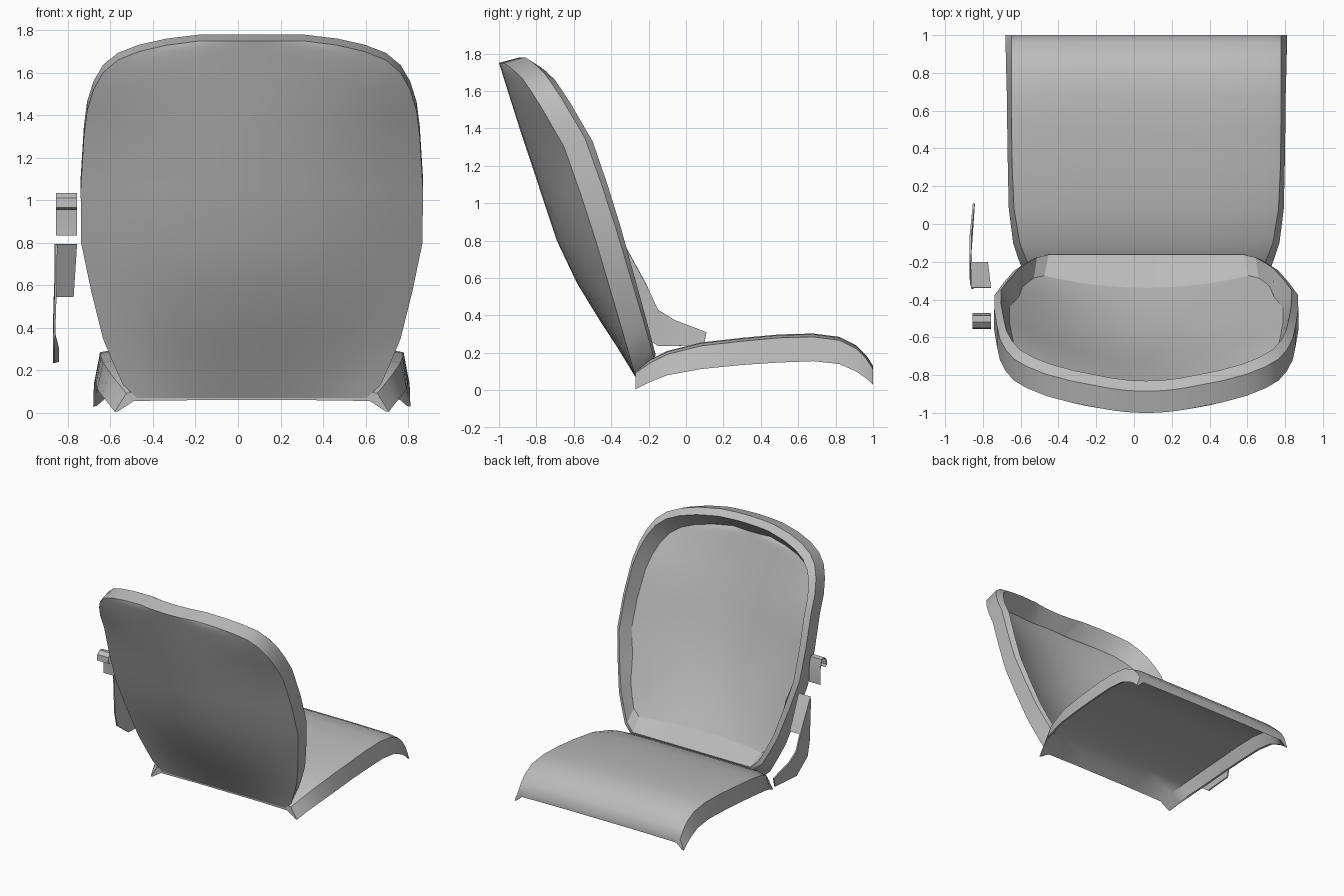
import bpy, bmesh, math

cube = bpy.data.objects.get("Cube")
if cube:
    bpy.data.objects.remove(cube, do_unlink=True)

CX = 0.065  # symmetry line of the seat and backrest

grey = bpy.data.materials.new("plain grey")
grey.use_nodes = True
grey.diffuse_color = (0.5, 0.5, 0.5, 1)
grey.node_tree.nodes["Principled BSDF"].inputs["Base Color"].default_value = (0.5, 0.5, 0.5, 1)


def finish(name, bm, angle=30):
    """Turn a bmesh into a named, shaded object."""
    bmesh.ops.recalc_face_normals(bm, faces=bm.faces)
    mesh = bpy.data.meshes.new(name)
    bm.to_mesh(mesh)
    bm.free()
    mesh.materials.append(grey)
    ob = bpy.data.objects.new(name, mesh)
    bpy.context.collection.objects.link(ob)
    bpy.ops.object.select_all(action='DESELECT')
    ob.select_set(True)
    bpy.context.view_layer.objects.active = ob
    bpy.ops.object.shade_smooth_by_angle(angle=math.radians(angle))


def lerp_table(table, t):
    """Piecewise linear lookup in a list of (t, value) pairs."""
    if t <= table[0][0]:
        return table[0][1]
    for (a, u), (b, v) in zip(table, table[1:]):
        if t <= b:
            return u + (v - u) * (t - a) / (b - a)
    return table[-1][1]


def bridge(bm, a, b, closed=True):
    n = len(a)
    for i in range(n if closed else n - 1):
        j = (i + 1) % n
        bm.faces.new((a[i], a[j], b[j], b[i]))


# Seat pan: (y, top z, rim z, shoulder half width, rim half width)
SEAT = [(-0.27, 0.11, 0.005, 0.59, 0.645), (-0.19, 0.165, 0.045, 0.635, 0.675),
        (-0.1, 0.21, 0.08, 0.67, 0.705), (0.08, 0.255, 0.113, 0.70, 0.728),
        (0.3, 0.28, 0.135, 0.71, 0.733), (0.5, 0.298, 0.148, 0.713, 0.736),
        (0.68, 0.303, 0.155, 0.714, 0.738), (0.82, 0.285, 0.14, 0.714, 0.742),
        (0.91, 0.24, 0.10, 0.714, 0.744), (0.965, 0.185, 0.062, 0.714, 0.745),
        (1.0, 0.13, 0.03, 0.714, 0.746)]
bm = bmesh.new()
rings = []
for y, zt, zr, hs, hr in SEAT:
    half = [(hr, zr), (hs, zt - 0.018), (hs - 0.08, zt - 0.004), (hs * 0.45, zt)]
    under = [(hs * 0.45, zt - 0.05), (hs - 0.035, zt - 0.054), (hr - 0.015, zr + 0.002)]
    top = half + [(-x, z) for x, z in reversed(half)]
    low = [(-x, z) for x, z in reversed(under)] + under
    rings.append([bm.verts.new((CX + x, y, z)) for x, z in top + low])
for a, b in zip(rings, rings[1:]):
    bridge(bm, a, b)
bm.faces.new(rings[0])
bm.faces.new(rings[-1])
finish("seat", bm, 35)

# Backrest tables, all by height: half width, centre depth, edge depth
WIDTH = [(0.07, 0.54), (0.13, 0.605), (0.24, 0.655), (0.35, 0.70), (0.57, 0.755),
         (0.8, 0.803), (1.05, 0.805), (1.3, 0.79), (1.42, 0.775), (1.52, 0.745),
         (1.6, 0.70), (1.66, 0.63), (1.70, 0.53), (1.73, 0.40), (1.75, 0.24)]
CENTRE = [(0.07, -0.27), (0.25, -0.38), (0.4, -0.48), (0.6, -0.6), (0.82, -0.7),
          (1.1, -0.79), (1.4, -0.89), (1.75, -1.0)]
EDGE = [(0.07, -0.27), (0.35, -0.35), (0.86, -0.5), (1.28, -0.64), (1.55, -0.795),
        (1.66, -0.87), (1.70, -0.91), (1.73, -0.945), (1.75, -0.976)]
COLS = 12


def remap(z, low, high):
    return low + (z - 0.07) * (high - low) / 1.68


def shell(bm, shrink, low, high, forward):
    """Dished panel as a grid of vertices, row by row."""
    grid = []
    for z, hw in WIDTH:
        zz = remap(z, low, high)
        c = lerp_table(CENTRE, zz)
        e = lerp_table(EDGE, zz + (z - zz) * remap(z, 0, 1))
        half = hw - shrink * min(1, (z - 0.07) / 0.5)
        row = []
        for i in range(COLS + 1):
            u = 2 * i / COLS - 1
            y = c + (e - c) * u * u + forward
            row.append(bm.verts.new((CX + u * half, y, zz)))
        grid.append(row)
    for a, b in zip(grid, grid[1:]):
        bridge(bm, a, b, closed=False)
    return grid


def border(grid):
    """Closed loop of vertices round the edge of a grid."""
    return (grid[0] + [r[-1] for r in grid[1:-1]] + grid[-1][::-1]
            + [r[0] for r in grid[-2:0:-1]])


bm = bmesh.new()
outer = border(shell(bm, 0.0, 0.07, 1.75, 0.0))
inner = border(shell(bm, 0.08, 0.265, 1.64, 0.052))


def rim(shrink, low, high, forward_low, forward_high):
    """Copy of the outer border, narrowed and pushed forward."""
    loop = []
    for v in outer:
        x, y, z = v.co
        k = 1 - shrink / 0.8
        loop.append(bm.verts.new((CX + (x - CX) * k, y + remap(z, forward_low, forward_high),
                                  remap(z, low, high))))
    return loop


# Side wall, rolled front rim, then the inner wall down to the inner panel
loops = [outer, rim(0.0, 0.17, 1.78, 0.10, 0.115), rim(0.035, 0.19, 1.745, 0.108, 0.17), inner]
for a, b in zip(loops, loops[1:]):
    bridge(bm, a, b)
finish("backrest", bm, 26)


def sheet(name, edge_a, edge_b, thickness):
    """Thin plate spanning two matching edges."""
    bm = bmesh.new()
    bridge(bm, [bm.verts.new(p) for p in edge_a], [bm.verts.new(p) for p in edge_b], closed=False)
    bmesh.ops.recalc_face_normals(bm, faces=bm.faces)
    bmesh.ops.solidify(bm, geom=bm.faces[:], thickness=thickness)
    finish(name, bm, 40)


# Side lever: curved blade and front plate
upper = [(-0.34, 0.79), (-0.27, 0.67), (-0.2, 0.54), (-0.15, 0.43), (-0.06, 0.375), (0.11, 0.31)]
lower = [(-0.345, 0.76), (-0.335, 0.6), (-0.32, 0.45), (-0.29, 0.34), (-0.15, 0.235), (0.095, 0.24)]
bend = [-0.86, -0.862, -0.867, -0.87, -0.87, -0.853]
sheet("lever_blade", [(x, *p) for x, p in zip(bend, upper)],
      [(x, *p) for x, p in zip(bend, lower)], 0.01)
sheet("lever_plate", [(-0.862, -0.34, 0.793), (-0.865, -0.205, 0.545)],
      [(-0.757, -0.34, 0.793), (-0.773, -0.205, 0.545)], 0.004)

# Separate hooked clip above the lever
hook = [(-0.53, 0.955), (-0.555, 0.965), (-0.55, 1.01), (-0.52, 1.035),
        (-0.485, 1.03), (-0.47, 0.96), (-0.47, 0.835)]
sheet("hook_clip", [(-0.855, *p) for p in hook], [(-0.757, *p) for p in hook], 0.004)
